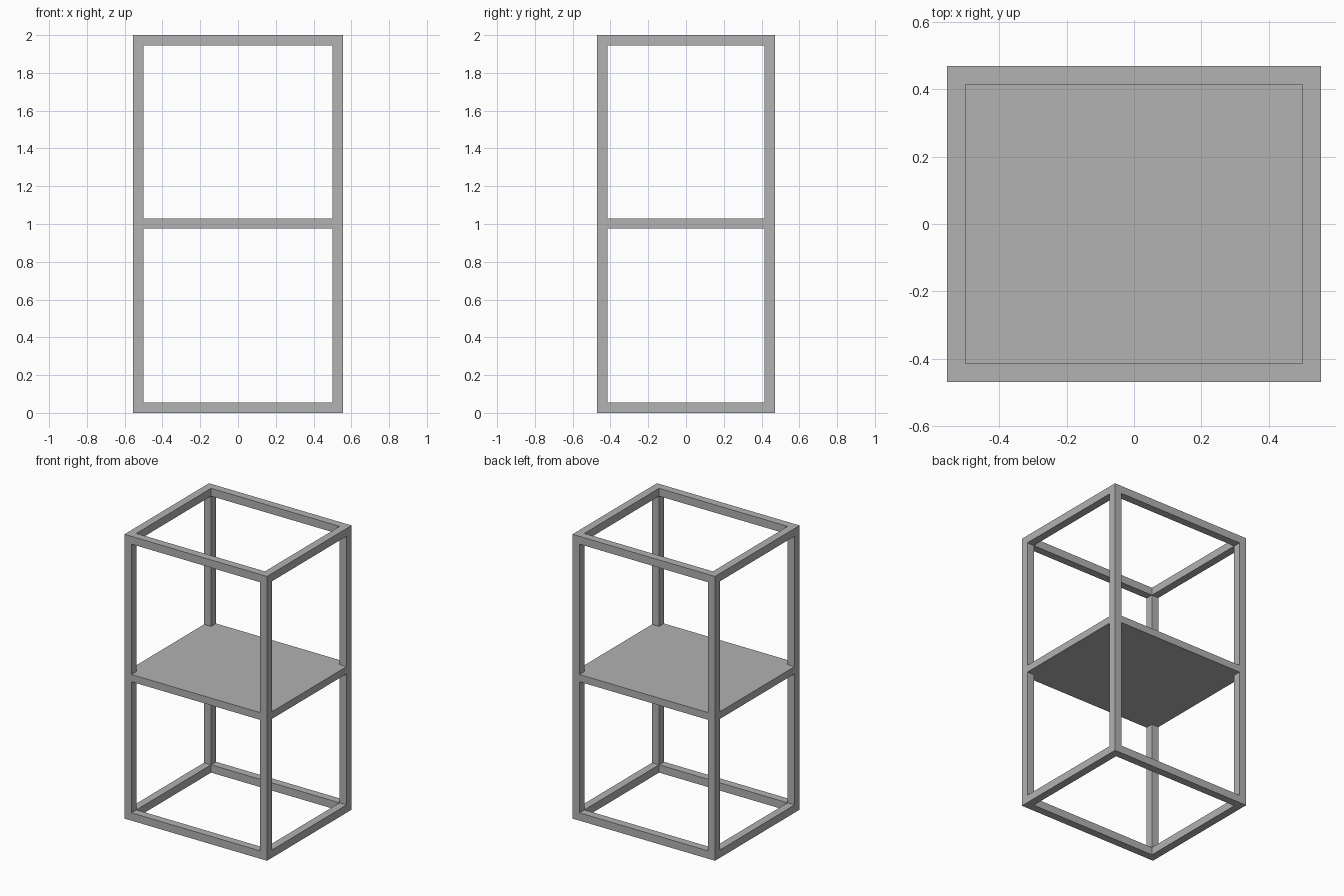
import bpy
import bmesh

cube = bpy.data.objects.get("Cube")
if cube:
    bpy.data.objects.remove(cube, do_unlink=True)

HX, HY, HEIGHT, BAR = 0.555, 0.47, 2.0, 0.055
SHELF_BOTTOM, SHELF_TOP = 0.977, 1.028
IX, IY = HX - BAR, HY - BAR

grey = bpy.data.materials.new("plain_grey")
grey.use_nodes = True
grey.diffuse_color = (0.445, 0.445, 0.445, 1)
grey.node_tree.nodes["Principled BSDF"].inputs["Base Color"].default_value = grey.diffuse_color


def prism(name, outline, z0, z1):
    """Extrude a flat outline upwards from z0 to z1."""
    bm = bmesh.new()
    base = bm.faces.new([bm.verts.new((x, y, z0)) for x, y in outline])
    top = bmesh.ops.extrude_face_region(bm, geom=[base])["geom"]
    moved = [v for v in top if isinstance(v, bmesh.types.BMVert)]
    bmesh.ops.translate(bm, verts=moved, vec=(0, 0, z1 - z0))
    bmesh.ops.recalc_face_normals(bm, faces=bm.faces)
    mesh = bpy.data.meshes.new(name)
    bm.to_mesh(mesh)
    bm.free()
    mesh.materials.append(grey)
    obj = bpy.data.objects.new(name, mesh)
    bpy.context.collection.objects.link(obj)
    return obj


def rect(x0, x1, y0, y1):
    return [(x0, y0), (x1, y0), (x1, y1), (x0, y1)]


# Four full-height corner posts
for sx, side in ((-1, "right"), (1, "left")):
    for sy, end in ((-1, "front"), (1, "back")):
        prism(f"{end}_{side}_post", rect(sx * IX, sx * HX, sy * IY, sy * HY), 0, HEIGHT)

# Bottom and top rails fitted between the posts
for level, z in (("bottom", 0), ("top", HEIGHT - BAR)):
    for s, end, side in ((-1, "front", "right"), (1, "back", "left")):
        prism(f"{level}_{end}_rail", rect(-IX, IX, s * IY, s * HY), z, z + BAR)
        prism(f"{level}_{side}_rail", rect(s * IX, s * HX, -IY, IY), z, z + BAR)

# Middle shelf, flush with the frame and notched around the posts
notched = []
for sx, sy in ((1, 1), (-1, 1), (-1, -1), (1, -1)):
    corner = [(sx * HX, sy * IY), (sx * IX, sy * IY), (sx * IX, sy * HY)]
    notched += corner if sx * sy > 0 else corner[::-1]
prism("shelf", notched, SHELF_BOTTOM, SHELF_TOP)
